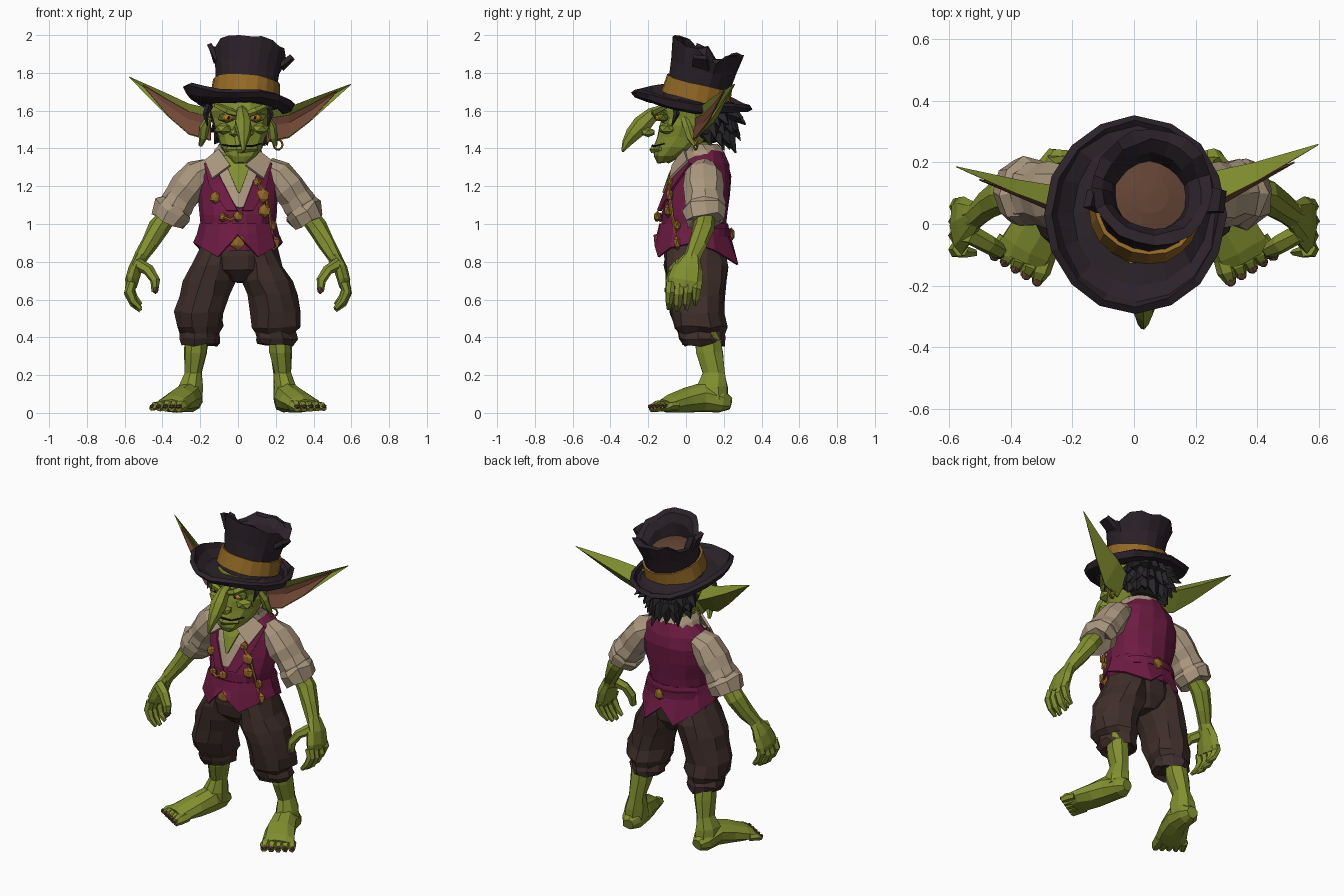
import bpy, bmesh, math, random
from mathutils import Vector, Matrix
random.seed(4)

def mat(name, r, g, b):
    m = bpy.data.materials.new(name)
    m.diffuse_color = (r, g, b, 1)
    return m
SKIN, SKIN2 = mat("skin", .22, .275, .028), mat("skin_dark", .13, .18, .025)
VEST, SHIRT = mat("vest", .155, .011, .055), mat("shirt", .4, .31, .21)
PANTS, HAT = mat("trousers", .05, .028, .023), mat("hat", .024, .016, .022)
GOLD, BROWN = mat("gold", .29, .14, .018), mat("inner_brown", .12, .055, .033)
PINK, HAIR = mat("ear_pink", .17, .065, .036), mat("hair", .02, .018, .02)
AMBER, DARK = mat("eye", .5, .22, .02), mat("dark", .015, .01, .01)

def grid(name, rows, m, closed=True, cap=True, jit=0, solid=0, xf=None):
    """Skin rows of points into one flat-shaded mesh."""
    bm = bmesh.new()
    vs = [[bm.verts.new(Vector(p) + Vector([random.uniform(-jit, jit) for _ in range(3)])) for p in r] for r in rows]
    n = len(rows[0])
    for a, b in zip(vs, vs[1:]):
        for i in range(n if closed else n - 1):
            j = (i + 1) % n
            bm.faces.new((a[i], a[j], b[j], b[i]))
    if closed and cap:
        bm.faces.new(vs[0]); bm.faces.new(vs[-1])
    bmesh.ops.recalc_face_normals(bm, faces=bm.faces)
    if xf: bm.transform(xf)
    me = bpy.data.meshes.new(name); bm.to_mesh(me); bm.free()
    me.materials.append(m)
    ob = bpy.data.objects.new(name, me); bpy.context.collection.objects.link(ob)
    if solid:
        md = ob.modifiers.new("thickness", 'SOLIDIFY'); md.thickness = solid; md.offset = 0
    return ob

def rings(name, rs, m, n=12, s=1, jit=.005, **k):
    """Stack of level ellipses: (z, cx, rx, cy, ry)."""
    A = [2 * math.pi * (i + .5) / n for i in range(n)]
    return grid(name, [[(s * (cx + rx * math.sin(a)), cy - ry * math.cos(a), z) for a in A] for z, cx, rx, cy, ry in rs], m, jit=jit, **k)

def tube(name, pts, m, n=7, s=1, ref=(0, 1, 0), jit=.003):
    """Sweep ellipses along a path: (x, y, z, a, b)."""
    P = [Vector(p[:3]) for p in pts]; rows = []
    for i, p in enumerate(pts):
        t = (P[min(i + 1, len(P) - 1)] - P[max(i - 1, 0)]).normalized()
        u = t.cross(Vector(ref)).normalized(); v = u.cross(t)
        b = p[4] if len(p) > 4 else p[3]
        row = [P[i] + u * p[3] * math.cos(q) + v * b * math.sin(q) for q in [2 * math.pi * k / n for k in range(n)]]
        rows.append([(s * c.x, c.y, c.z) for c in row])
    return grid(name, rows, m, jit=min(jit, .1 * pts[0][3]))

def gem(name, loc, size, m, sub=1):
    bpy.ops.mesh.primitive_ico_sphere_add(subdivisions=sub, radius=1, location=loc)
    o = bpy.context.object; o.name = name; o.scale = size; o.data.materials.append(m)
    return o

# torso under the vest, and a projector onto its front
T = [(.86, 0, .198, .04, .17), (.95, 0, .19, .035, .175), (1.05, 0, .2, .045, .178), (1.15, 0, .215, .065, .168),
     (1.25, 0, .215, .085, .155), (1.32, 0, .19, .095, .135), (1.39, 0, .11, .1, .1)]
rings("vest_body", T, VEST, 14)
def front(x, z, off=.01):
    z2 = min(max(z, .86), 1.389)
    a, b = next((a, b) for a, b in zip(T, T[1:]) if a[0] <= z2 <= b[0])
    f = (z2 - a[0]) / (b[0] - a[0]); _, _, rx, cy, ry = [p + (q - p) * f for p, q in zip(a, b)]
    return (x, cy - ry * math.sqrt(max(0, 1 - (x / rx) ** 2)) - off, z)
def patch(name, rows, m, off, solid=.012):
    return grid(name, [[front(x, z, off) for x, z in r] for r in rows], m, closed=False, solid=solid)

# vest skirt with front points and split tail
half = [(0, .94), (14, .88), (27, .825), (55, .875), (90, .9), (122, .86), (155, .785), (180, .87)]
sk = half + [(360 - a, z) for a, z in half[-2:0:-1]]
def skirt(r, zf):
    return [(r * .2 * math.sin(math.radians(a)), .04 - r * .178 * math.cos(math.radians(a)) + (.045 if a in (155, 205) and r > 1.1 else 0), zf(z)) for a, z in sk]
grid("vest_skirt", [skirt(.99, lambda z: 1.0), skirt(1.06, lambda z: .945), skirt(1.16, lambda z: z)], VEST, cap=False, solid=.012)
# back strap and buckles
grid("back_strap", [[(.2 * math.sin(a), .045 + .19 * math.cos(a), z) for a in [-1.1 + .22 * i for i in range(11)]] for z in (.93, .975)], VEST, closed=False, solid=.015)
gem("back_buckle", (.02, .24, .945), (.036, .02, .038), GOLD)
gem("belt_buckle", (0, -.15, .905), (.045, .02, .045), GOLD)

# shirt front, bare chest, lapels, collar
patch("shirt_front", [[(-.15, 1.33), (0, 1.33), (.15, 1.33)], [(-.085, 1.22), (0, 1.22), (.1, 1.22)], [(-.01, 1.09), (.01, 1.085), (.03, 1.09)]], SHIRT, .012)
patch("bare_chest", [[(-.08, 1.36), (0, 1.36), (.08, 1.36)], [(-.045, 1.27), (0, 1.26), (.05, 1.27)], [(-.002, 1.17), (.005, 1.165), (.012, 1.17)]], SKIN, .022)
for s in (-1, 1):
    patch("lapel", [[(s * .178, 1.32), (s * .135, 1.33)], [(s * .15, 1.2), (s * .08, 1.22)], [(s * .07 + .01, 1.07), (.01 + s * .012, 1.07)]], VEST, .022)
    grid("collar_wing", [[(s * .04, -.07, 1.31), (s * .1, -.01, 1.395)], [(s * .135, -.085, 1.24), (s * .175, .01, 1.335)]], SHIRT, closed=False, solid=.014)
rings("collar", [(1.33, 0, .14, .09, .12), (1.385, 0, .12, .07, .12), (1.42, .01, .105, .06, .105)], SHIRT, cap=False, solid=.014)
rings("neck", [(1.28, 0, .1, .08, .09), (1.38, .01, .08, .05, .08), (1.5, .02, .09, .04, .1)], SKIN, 9)

# buttons, chains and medallion
for x, z, r in [(-.12, 1.14, .034), (-.08, 1.035, .026), (.0, 1.04, .03), (.1, 1.22, .028), (.13, 1.15, .04), (.14, 1.07, .038)]:
    gem("button", front(x, z, .018), (r, .02, r), GOLD)
for path in ([(.1, 1.22), (.15, 1.13), (.17, 1.04), (.18, .93)], [(-.08, 1.035), (-.04, 1.02), (0, 1.04)]):
    tube("chain", [(*front(x, z, .025), .009) for x, z in path], GOLD, 5, ref=(.1, 1, .2))
gem("medallion", front(.185, .9, .03), (.04, .022, .042), GOLD)
gem("pendant", front(.18, .99, .02), (.026, .022, .032), GOLD)

# trousers
rings("trouser_seat", [(.69, 0, .04, .06, .1), (.76, 0, .2, .05, .155), (.83, 0, .212, .045, .168), (.93, 0, .185, .04, .16)], PANTS)
for s in (-1, 1):
    rings("trouser_leg", [(.88, .1, .1, .045, .15), (.78, .132, .115, .05, .167), (.7, .152, .14, .052, .16), (.62, .178, .132, .055, .152), (.53, .202, .132, .06, .142),
        (.455, .203, .13, .075, .138), (.425, .2, .106, .08, .12), (.395, .203, .114, .085, .122), (.36, .2, .1, .09, .108), (.375, .205, .07, .09, .08)], PANTS, 11, s, .01)
    # shin, foot, toes
    rings("shin", [(.44, .22, .066, .11, .07), (.32, .225, .062, .125, .074), (.21, .238, .05, .145, .062), (.14, .25, .065, .138, .085), (.07, .255, .07, .14, .088)], SKIN, 8, s)
    tube("foot", [(.245, .235, .05, .035, .035), (.25, .19, .06, .064, .06), (.265, .09, .082, .076, .08), (.3, 0, .066, .088, .066), (.345, -.08, .048, .095, .046), (.36, -.115, .038, .085, .034)], SKIN, 9, s, (0, 0, 1), .004)
    for i in range(5):
        t = i / 4; r = .031 - .008 * t; bx, by = .285 + .13 * t, -.1 + .055 * t
        dx, dy = .03 + .012 * t, -.09 + .025 * t
        tube("toe", [(bx, by, .04, r), (bx + dx * .6, by + dy * .6, .036, r * 1.05), (bx + dx, by + dy, .022, r * .6)], SKIN, 6, s, (0, 0, 1))
        gem("toenail", (s * (bx + dx * .95), by + dy * .93, .034), (r * .65, r * .7, .014), BROWN)
    # sleeve and rolled cuff
    tube("sleeve", [(.15, .1, 1.295, .06, .07), (.21, .095, 1.26, .085, .1), (.265, .095, 1.19, .095, .112), (.3, .098, 1.14, .088, .102), (.325, .1, 1.1, .094, .108), (.355, .1, 1.05, .08, .095)], SHIRT, 9, s, jit=.01)
    tube("cuff", [(.32, .1, 1.095, .09, .104), (.345, .1, 1.07, .105, .116), (.375, .105, 1.015, .09, .106), (.37, .105, 1.025, .06, .07)], SHIRT, 9, s, jit=.008)
    # forearm, hand, fingers
    tube("forearm", [(.36, .1, 1.06, .05), (.42, .095, .98, .052, .06), (.47, .065, .895, .045, .052), (.51, .035, .83, .036, .042), (.525, .025, .8, .036, .05)], SKIN, 8, s, jit=.005)
    tube("palm", [(.515, .03, .83, .03, .045), (.545, .01, .765, .036, .08), (.562, -.005, .7, .035, .095), (.565, -.01, .665, .026, .088)], SKIN, 8, s)
    for i in range(4):
        y = -.08 + .047 * i; d = [.01, 0, .008, .03][i]
        tube("finger", [(.562, y, .69, .026), (.575, y - .004, .63 + d, .027), (.553, y - .01, .58 + d, .022), (.515, y - .012, .542 + d, .011)], SKIN, 6, s)
    tube("thumb", [(.535, -.03, .79, .034), (.475, -.065, .755, .03), (.44, -.085, .7, .026), (.438, -.09, .64, .017)], SKIN, 6, s)
    gem("thumbnail", (s * .436, -.1, .65), (.017, .015, .022), BROWN)

# head
rings("head", [(1.325, .015, .035, -.125, .035), (1.36, .02, .08, -.095, .08), (1.405, .02, .11, -.05, .125), (1.46, .02, .13, -.005, .15),
    (1.52, .02, .152, .02, .165), (1.56, .02, .155, .03, .165), (1.6, .02, .168, .035, .19), (1.67, .03, .16, .04, .17)], SKIN, 12)
tube("nose", [(.02, -.12, 1.6, .03, .025), (.022, -.18, 1.575, .04, .036), (.028, -.235, 1.525, .052, .048), (.03, -.28, 1.475, .042, .038), (.03, -.312, 1.43, .026, .024), (.03, -.338, 1.385, .006, .006)], SKIN, 7, ref=(1, 0, 0))
tube("mouth", [(-.085, -.115, 1.42, .004), (-.03, -.166, 1.412, .005), (.02, -.178, 1.416, .006), (.07, -.166, 1.412, .005), (.125, -.115, 1.425, .004)], DARK, 5, ref=(0, 0, 1))
tube("lower_lip", [(-.06, -.135, 1.395, .012), (.02, -.178, 1.394, .018), (.1, -.135, 1.397, .012)], SKIN, 5, ref=(0, 0, 1))
for s in (-1, 1):
    X = lambda d: .02 + s * d
    gem("nostril", (X(.04), -.2, 1.485), (.03, .04, .026), SKIN)
    gem("cheekbone", (X(.095), -.1, 1.505), (.055, .05, .032), SKIN)
    gem("eye_socket", (X(.078), -.12, 1.565), (.055, .035, .03), SKIN2)
    gem("eye", (X(.075), -.138, 1.563), (.03, .026, .019), AMBER, 2)
    gem("pupil", (X(.07), -.163, 1.563), (.008, .006, .01), DARK)
    tube("brow", [(X(.015), -.17, 1.578, .014), (X(.07), -.165, 1.598, .022), (X(.14), -.095, 1.63, .014)], SKIN, 5, ref=(0, 0, 1))
    # long pointed ears; the left one sits higher and further forward
    def E(*p):
        return [(s * x * (1 if s > 0 else .965), y * (1 if s > 0 else .72), z + (0 if s > 0 else .065 * x)) for x, y, z in p]
    U = [(.15, .03, 1.6), (.27, .075, 1.62), (.4, .14, 1.67), (.598, .256, 1.742)]
    B = [(.15, .13, 1.52), (.26, .172, 1.57), (.39, .2, 1.63), (.598, .26, 1.739)]
    L = [(.15, .03, 1.43), (.27, .06, 1.455), (.38, .125, 1.54), (.597, .255, 1.736)]
    I = [(.15, .06, 1.53), (.27, .11, 1.55), (.39, .165, 1.615), (.597, .256, 1.739)]
    mix = lambda a, b, t, d: tuple(p + (q - p) * t - o for p, q, o in zip(a, b, (0, d, 0)))
    grid("ear", [E(*r) for r in zip(U, B, L, I)], SKIN)
    grid("ear_inner", [E(mix(u, i, .6, .007), mix(i, l, .15, .009), mix(l, i, .06, .007)) for u, l, i in list(zip(U, L, I))[:3]] + [E(*[(.52, .2, 1.7 + d) for d in (.003, 0, -.003)])], PINK, closed=False, solid=.006)
    tube("ear_fold", [(.155, -.01, 1.56, .02), (.18, .01, 1.51, .026), (.185, .025, 1.46, .024), (.2, .05, 1.415, .01)], SKIN, 6, s)
    tube("side_lock", [(.15, -.05, 1.63, .022), (.172, -.05, 1.58, .016), (.16, -.075, 1.52, .003)], HAIR, 4, s)
bpy.ops.mesh.primitive_torus_add(major_radius=.026, minor_radius=.006, major_segments=10, minor_segments=5, location=(.212, .05, 1.42), rotation=(math.pi / 2, 0, .4))
bpy.context.object.name = "earring"; bpy.context.object.data.materials.append(GOLD)

# shaggy hair
gem("hair_mass", (.02, .11, 1.54), (.165, .14, .12), HAIR, 2)
for i in range(27):
    a = -1.25 + 2.5 * (i % 9) / 8 + random.uniform(-.1, .1); k = i // 9
    r0, z0 = .1, 1.6 - .055 * k; r1 = .245 - .04 * k + random.uniform(-.025, .02); z1 = z0 - .06 - .015 * k + random.uniform(-.035, .025)
    f = lambda r, z, w: (.02 + r * .85 * math.sin(a), .09 + r * math.cos(a), z, w)
    tube("hair_spike", [f(r0, z0, .05), f((r0 + r1) / 2, z0 - .015, .042), f(r1, z1, .003)], HAIR, 4, ref=(0, 0, 1))

# hat brim: wavy, rolled up at the sides
A = [2 * math.pi * i / 16 for i in range(16)]
def brim(t, lift):
    rows = []
    for a in A:
        c, q = math.cos(a), math.sin(a)
        rows.append((.04 - .035 * t + (.15 + .133 * t) * c, .045 - .015 * t + (.15 + .16 * t) * q,
                     1.655 - .015 * t + t * (-.035 * c - .045 * q) + lift * (.022 + .028 * c * c) - .012 * t * math.cos(3 * a)))
    return rows
grid("hat_brim", [brim(0, 0), brim(.55, -.5), brim(.88, .1), brim(1, 1)], HAT, cap=False, jit=.005, solid=.028)

# torn crown, leaning back and to one side
XF = Matrix.Translation((.035, .045, 1.64)) @ Matrix.Rotation(.09, 4, 'Y') @ Matrix.Rotation(-.24, 4, 'X')
C = [2 * math.pi * i / 20 for i in range(20)]
jag = [-.05, -.07, -.01, 0, -.01, .0, -.015, -.01, -.06, -.075, -.02, -.04, 0, .004, .008, .004, .008, 0, -.02, -.015]
def crown(z, r, j=0):
    return [(r * math.cos(a), r * math.sin(a), z + j * d) for a, d in zip(C, jag)]
grid("hat_crown", [crown(0, .172), crown(.11, .163), crown(.2, .174, .2), crown(.312, .198, 1), crown(.307, .16, 1), crown(.26, .13, .8), crown(.18, .115)], HAT, jit=.005, xf=XF)
grid("hat_lining", [crown(.182, .12), crown(.2, .06), crown(.205, .01)], BROWN, xf=XF)
grid("hat_band", [crown(.025, .18), crown(.115, .171)], GOLD, cap=False, solid=.014, jit=.003, xf=XF)
for pts in ([(.17, -.06, .21), (.18, .03, .21), (.225, -.07, .26), (.235, 0, .27)], [(-.165, -.06, .21), (-.17, .02, .21), (-.215, -.06, .29), (-.2, .0, .28)]):
    grid("torn_flap", [pts[:2], pts[2:]], HAT, closed=False, solid=.026, xf=XF)
